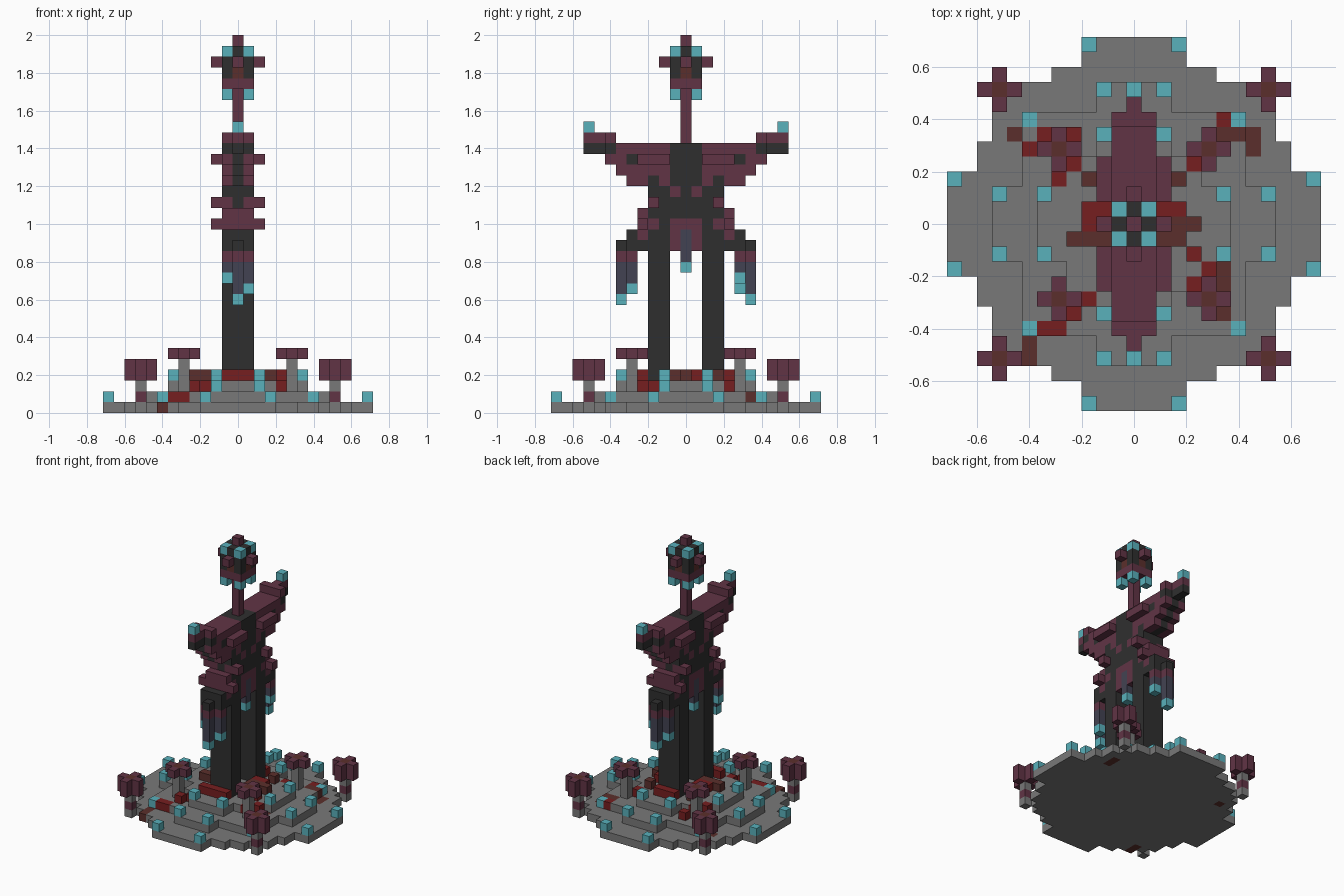
import bpy
import bmesh

old = bpy.data.objects.get("Cube")
if old:
    bpy.data.objects.remove(old, do_unlink=True)

U = 2 / 35  # size of one block

COLOURS = {
    "S": ("stone_grey", (0.19, 0.19, 0.19)),
    "K": ("charcoal", (0.028, 0.028, 0.028)),
    "P": ("plum", (0.12, 0.034, 0.06)),
    "C": ("pale_cyan", (0.1, 0.44, 0.5)),
    "R": ("dark_red", (0.18, 0.013, 0.014)),
    "N": ("rust_brown", (0.105, 0.028, 0.025)),
    "B": ("slate_blue", (0.055, 0.055, 0.085)),
}
mats = {}
for key, (name, rgb) in COLOURS.items():
    m = bpy.data.materials.new(name)
    m.use_nodes = True
    m.diffuse_color = (*rgb, 1)
    m.node_tree.nodes["Principled BSDF"].inputs["Base Color"].default_value = (*rgb, 1)
    mats[key] = m

cells = {}  # block position -> (part, colour)


def put(part, colour, x, y, z):
    cells[(x, y, z)] = (part, colour)


def box(part, colour, xs, ys, zs):
    """Fill inclusive block ranges."""
    for x in range(xs[0], xs[1] + 1):
        for y in range(ys[0], ys[1] + 1):
            for z in range(zs[0], zs[1] + 1):
                put(part, colour, x, y, z)


def corners(a, b):
    return {(sx * p, sy * q) for p, q in ((a, b), (b, a)) for sx in (-1, 1) for sy in (-1, 1)}


# Round stepped plinth: each tier is a union of centred rectangles
TIERS = [
    ("lower_tier", [(12, 3), (10, 5), (9, 7), (8, 8)]),
    ("middle_tier", [(9, 2), (7, 6)]),
    ("upper_tier", [(6, 2), (4, 4)]),
]
for z, (part, rects) in enumerate(TIERS):
    for a, b in rects:
        for w, d in ((a, b), (b, a)):
            box(part, "S", (-w, w), (-d, d), (z, z))

# Flush brown stains and raised red clots
STAINS = [(-8, 6), (7, 6), (8, 6), (8, 5), (6, 6), (-7, -8), (-7, -9), (6, -3), (6, -4), (6, -6)]
for x, y in STAINS:
    z = max(k for k in range(3) if (x, y, k) in cells)
    put("stains", "N", x, y, z)
CLOTS = [(-6, 6), (-4, 6), (-7, 5), (-4, 4), (-5, 3), (6, 7), (4, 4), (-2, -4), (-3, -5),
         (-4, -6), (-5, -7), (-6, -7), (4, -2), (5, -3), (4, -4)]
for x, y in CLOTS:
    r = x * x + y * y
    put("clots", "R", x, y, 1 if r > 71 else 2 if r > 31 else 3)
for s in (-1, 1):
    box("clots", "R", (-1, 1), (4 * s, 4 * s), (3, 3))
    put("clots", "N", 3 * s, 3, 3)
box("clots", "R", (-3, -2), (0, 1), (3, 3))
box("clots", "N", (-4, -2), (-1, -1), (3, 3))
box("clots", "N", (2, 4), (0, 0), (3, 3))
box("clots", "N", (2, 3), (-1, -1), (3, 3))
box("clots", "R", (2, 3), (1, 1), (3, 3))

# Crystals standing on the tiers
for a, b, z in ((12, 3, 1), (7, 7, 1), (9, 2, 2), (6, 2, 3)):
    for x, y in corners(a, b):
        put("crystals", "C", x, y, z)


# Mushrooms with cross-shaped caps
def mushroom(part, x, y, stem, cap):
    box(part, "S", (x, x), (y, y), stem)
    box(part, "P", (x - 1, x + 1), (y, y), cap)
    box(part, "P", (x, x), (y - 1, y + 1), cap)
    put(part, "N", x, y, cap[1])


for x, y in corners(9, 9):
    mushroom("tall_mushrooms", x, y, (0, 2), (3, 4))
    put("tall_mushrooms", "P", x, y, 1)
for x, y in corners(5, 5):
    mushroom("small_mushrooms", x, y, (2, 4), (5, 5))

# Two straight legs
for part, ys in (("front_leg", (-3, -2)), ("back_leg", (2, 3))):
    box(part, "K", (-1, 1), ys, (3, 15))

# Torso and raised wings: half profile from the centre outwards, top row first
PROFILE = ["P......PPP", "KKPPPPPKKK", "KKPPPKPP", "KKPPPPP", "KKPKPP", "KPKK",
           "KKKP", "KKKKP", "PPKPP", "PPKKPK", "PPKKKKK"]
for n, row in enumerate(PROFILE):
    z = 25 - n
    for d, colour in enumerate(row):
        if colour == ".":
            continue
        narrow = d >= 8 or n == 0 and d == 0 or z == 15 and d == 6
        w = 0 if narrow else 1
        for x in range(-w, w + 1):
            for y in (-d, d):
                dark = x == 0 and 18 < z < 24
                put("torso_and_wings", "K" if dark else colour, x, y, z)
for s in (-1, 1):
    put("wing_tips", "C", 0, 9 * s, 26)
    for x in (-2, 2):
        for d, z in ((2, 23), (3, 23), (4, 23), (3, 19), (4, 17)):
            put("torso_studs", "P", x, d * s, z)

# Hanging tail at the waist
box("tail", "B", (-1, 1), (0, 0), (14, 16))
box("tail", "C", (-1, 1), (0, 0), (13, 13))

# Hanging hands with three fingers of different length
for s in (-1, 1):
    for x, d, tip in ((s, 5, 12), (0, 6, 10), (-s, 5, 11)):
        box("hands", "B", (x, x), (s * d, s * d), (tip + 1, 13))
        put("hands", "P", x, s * d, 14)
        put("hands", "C", x, s * d, tip)
    put("hands", "P", 0, 5 * s, 14)
    put("hands", "B", 0, 5 * s, 13)

# Neck and lantern-like head
box("neck", "P", (0, 0), (0, 0), (25, 29))
box("head", "P", (-1, 1), (-1, 1), (30, 30))
box("head", "K", (-1, 1), (-1, 1), (31, 33))
for x, y in corners(1, 1):
    put("head_crystals", "C", x, y, 33)
    put("head_crystals", "C", x, y, 29)
for x, y in corners(1, 0):
    put("head", "P", x, y, 32)
    put("head", "P", 2 * x, 2 * y, 32)
    put("head", "N", x, y, 31)
put("head", "P", 0, 0, 34)

# Turn the blocks of each part into one mesh of outer faces
AXES = ((1, 2), (2, 0), (0, 1))
for part in sorted({p for p, _ in cells.values()}):
    bm = bmesh.new()
    verts = {}
    used = []
    for pos, (owner, colour) in cells.items():
        if owner != part:
            continue
        for axis, (i, j) in enumerate(AXES):
            for side in (-1, 1):
                beside = list(pos)
                beside[axis] += side
                if tuple(beside) in cells:
                    continue
                loop = []
                for a, b in ((0, 0), (1, 0), (1, 1), (0, 1))[::side]:
                    c = list(pos)
                    c[axis] += side > 0
                    c[i] += a
                    c[j] += b
                    c = tuple(c)
                    if c not in verts:
                        verts[c] = bm.verts.new(((c[0] - 0.5) * U, (c[1] - 0.5) * U, c[2] * U))
                    loop.append(verts[c])
                if colour not in used:
                    used.append(colour)
                bm.faces.new(loop).material_index = used.index(colour)
    mesh = bpy.data.meshes.new(part)
    bm.to_mesh(mesh)
    bm.free()
    for colour in used:
        mesh.materials.append(mats[colour])
    bpy.context.scene.collection.objects.link(bpy.data.objects.new(part, mesh))
